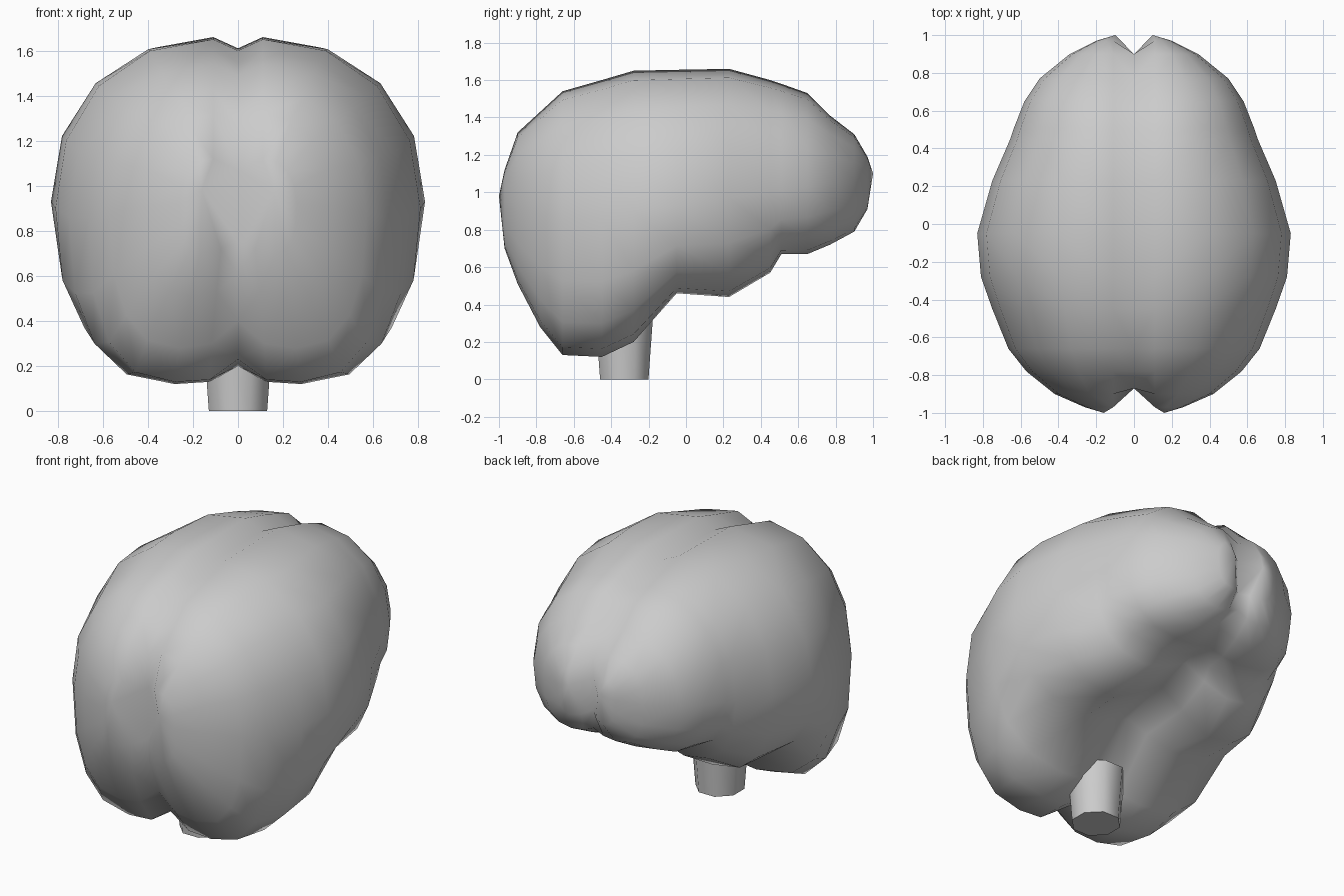
import bpy, bmesh, math

if "Cube" in bpy.data.objects:
    bpy.data.objects.remove(bpy.data.objects["Cube"])

# Brain stations: y, bottom z, top z, half width, widest z, groove depth, inner underside rise, bottom lobe x
STATIONS = [
    (-0.97, 0.70, 1.12, 0.26, 0.92, 0.05, 0.02, 0.17),
    (-0.90, 0.51, 1.32, 0.42, 0.91, 0.10, 0.02, 0.21),
    (-0.78, 0.28, 1.43, 0.57, 0.88, 0.12, 0.02, 0.26),
    (-0.66, 0.13, 1.54, 0.665, 0.86, 0.10, 0.01, 0.28),
    (-0.45, 0.12, 1.60, 0.75, 0.86, 0.08, 0.01, 0.28),
    (-0.28, 0.20, 1.65, 0.81, 0.90, 0.06, 0.02, 0.28),
    (-0.05, 0.46, 1.655, 0.83, 0.93, 0.09, 0.04, 0.30),
    (0.23, 0.44, 1.66, 0.75, 0.97, 0.20, 0.10, 0.34),
    (0.45, 0.57, 1.60, 0.655, 1.00, 0.12, 0.05, 0.30),
    (0.51, 0.67, 1.58, 0.635, 1.01, 0.05, 0.01, 0.26),
    (0.65, 0.67, 1.53, 0.58, 1.03, 0.04, 0.01, 0.22),
    (0.77, 0.72, 1.41, 0.50, 1.05, 0.04, 0.01, 0.20),
    (0.90, 0.79, 1.31, 0.34, 1.06, 0.04, 0.01, 0.15),
    (0.97, 0.91, 1.19, 0.20, 1.08, 0.03, 0.01, 0.11),
]
ANGLES = [90, 68, 45, 22, 0, -22, -45, -68, -90]


def half_section(y, zb, zt, w, zc, groove, rise, xb):
    """Half outline from the top groove round the outside to the bottom groove."""
    yin = max(-0.87, min(0.90, y))
    pts = [(0, yin, zt - 0.05)]
    for a in ANGLES:
        c = max(0.0, math.cos(math.radians(a)))
        s = math.sin(math.radians(a))
        x0, h, n = (0.11, zt - zc, 2.15) if s >= 0 else (xb, zc - zb, 2.5)
        z = zc + math.copysign(h * abs(s) ** (2 / n), s)
        pts.append((x0 + (w - x0) * c ** (2 / n), y, z))
    pts.append((xb * 0.45, (2 * y + yin) / 3, zb + rise))
    pts.append((0, yin, zb + groove))
    return pts


# Cerebrum: loft one hemisphere, then mirror it
bm = bmesh.new()
rings = [[bm.verts.new(p) for p in half_section(*s)] for s in STATIONS]
for a, b in zip(rings, rings[1:]):
    for i in range(len(a) - 1):
        bm.faces.new((a[i], a[i + 1], b[i + 1], b[i]))
for ring, tip in ((rings[0], (0.16, -1.0, 0.98)), (rings[-1], (0.10, 1.0, 1.10))):
    pole = bm.verts.new(tip)
    for i in range(len(ring)):
        bm.faces.new((pole, ring[i], ring[(i + 1) % len(ring)]))
bmesh.ops.recalc_face_normals(bm, faces=bm.faces)
bm.normal_update()
outer = max(bm.faces, key=lambda f: f.calc_center_median().x)
if outer.normal.x < 0:
    bmesh.ops.reverse_faces(bm, faces=bm.faces)
for f in bm.faces:
    f.smooth = True
mesh = bpy.data.meshes.new("cerebrum")
bm.to_mesh(mesh)
bm.free()
brain = bpy.data.objects.new("cerebrum", mesh)
bpy.context.collection.objects.link(brain)
mirror = brain.modifiers.new("mirror", 'MIRROR')
mirror.use_clip = True

# Brain stem: short tapered stub
bpy.ops.mesh.primitive_cone_add(vertices=8, radius1=0.14, radius2=0.165, depth=0.32,
                                location=(0, -0.33, 0.16), rotation=(0, 0, math.pi / 8))
stem = bpy.context.object
stem.name = "brain_stem"
bpy.ops.object.shade_smooth_by_angle(angle=math.radians(50))
